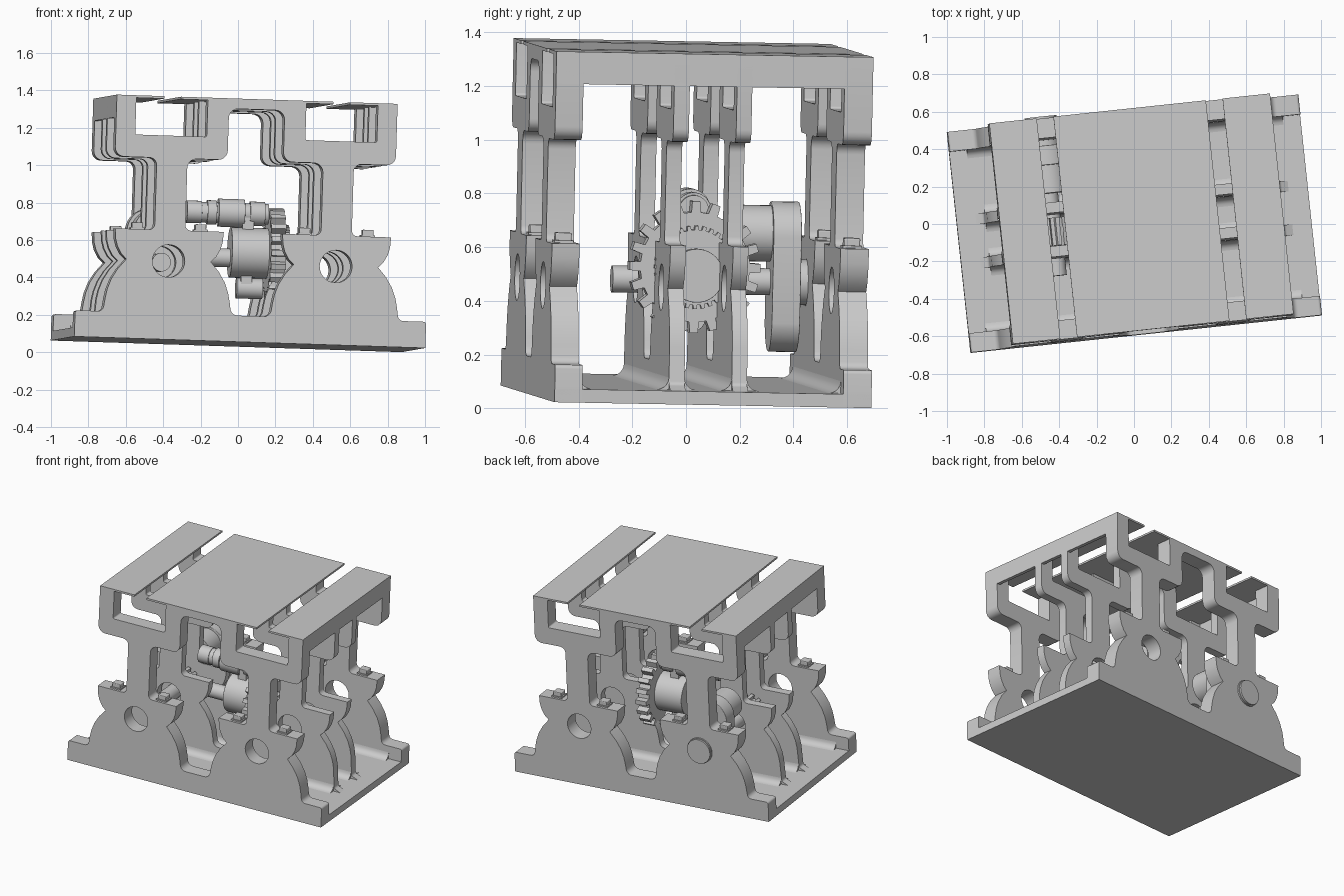
import bpy, bmesh, math
from mathutils import Matrix, Vector

if "Cube" in bpy.data.objects:
    bpy.data.objects.remove(bpy.data.objects["Cube"])

# The whole model sits slightly turned and tipped
U = Vector((1.875, 0.2, -0.062)).normalized()
V = Vector((-0.125, 1.18, -0.022))
V = (V - U * V.dot(U)).normalized()
W = U.cross(V)
TILT = Matrix((U, V, W)).transposed().to_4x4()
TILT.translation = (0, 0, 0.043)


def fillet(points, n=5):
    """Round the corners of (x, y, radius) points."""
    out = []
    for i, p in enumerate(points):
        c = Vector(p[:2])
        r = p[2] if len(p) > 2 else 0
        if r == 0:
            out.append(c)
            continue
        a = (Vector(points[i - 1][:2]) - c).normalized()
        b = (Vector(points[(i + 1) % len(points)][:2]) - c).normalized()
        half = a.angle(b) / 2
        t = r / math.tan(half)
        mid = c + (a + b).normalized() * (r / math.sin(half))
        s, e = c + a * t - mid, c + b * t - mid
        sweep = s.angle_signed(e)
        for k in range(n + 1):
            f = -sweep * k / n
            out.append(mid + Matrix.Rotation(f, 2) @ s)
    return out


def mirrored(half):
    return half + [(-p[0],) + tuple(p[1:]) for p in reversed(half)]


def circle(x, y, r, n=40):
    return [(x + r * math.cos(math.tau * i / n), y + r * math.sin(math.tau * i / n)) for i in range(n)]


def gear_loop(x, y, r, root, teeth):
    pts = []
    for i in range(teeth):
        for f, rad in ((-0.28, root), (-0.2, r), (0.2, r), (0.28, root)):
            a = math.tau * (i + f) / teeth
            pts.append((x + rad * math.cos(a), y + rad * math.sin(a)))
    return pts


def slab(name, loops, lo, hi, axis='y', bevel=0):
    """Extrude closed loops (first outer, others holes) from lo to hi."""
    cu = bpy.data.curves.new(name, 'CURVE')
    cu.dimensions, cu.fill_mode = '2D', 'BOTH'
    cu.extrude = (hi - lo) / 2
    for loop in loops:
        sp = cu.splines.new('POLY')
        sp.points.add(len(loop) - 1)
        for q, p in zip(sp.points, loop):
            q.co = (p[0], p[1], 0, 1)
        sp.use_cyclic_u = True
    tmp = bpy.data.objects.new(name + "_curve", cu)
    bpy.context.collection.objects.link(tmp)
    me = bpy.data.meshes.new_from_object(tmp.evaluated_get(bpy.context.evaluated_depsgraph_get()))
    bpy.data.objects.remove(tmp)
    c = (lo + hi) / 2
    bm = bmesh.new()
    bm.from_mesh(me)
    bmesh.ops.remove_doubles(bm, verts=bm.verts, dist=1e-5)
    for v in bm.verts:
        x, y, z = v.co
        v.co = TILT @ (Vector((x, c - z, y)) if axis == 'y' else Vector((c + z, x, y)))
    bmesh.ops.dissolve_limit(bm, angle_limit=0.01, verts=bm.verts, edges=bm.edges)
    bmesh.ops.recalc_face_normals(bm, faces=bm.faces)
    bm.to_mesh(me)
    bm.free()
    me.name = name
    ob = bpy.data.objects.new(name, me)
    bpy.context.collection.objects.link(ob)
    if bevel:
        m = ob.modifiers.new("round", 'BEVEL')
        m.width, m.segments = bevel, 3
    bpy.ops.object.select_all(action='DESELECT')
    bpy.context.view_layer.objects.active = ob
    ob.select_set(True)
    bpy.ops.object.shade_smooth_by_angle(angle=math.radians(30))
    return ob


def rect(x0, x1, y0, y1):
    return [(x0, y0), (x1, y0), (x1, y1), (x0, y1)]


def rod(name, x, y, r, lo, hi, axis='y', bevel=0):
    return slab(name, [circle(x, y, r)], lo, hi, axis, bevel)


# Frame profile: leg flank, bearing horn, column, forked top arm
D = 0.593
flank = [(0.785, 0.21), (0.775, 0.26), (0.755, 0.315), (0.722, 0.37), (0.677, 0.423),
         (0.705, 0.45), (0.727, 0.49), (0.738, 0.53), (0.742, 0.585)]
top = [(0.53, 0.585, 0.03), (0.53, 0.97, 0.04), (0.755, 0.97, 0.05), (0.755, 1.288),
       (0.65, 1.288), (0.65, 1.09, 0.01), (0.265, 1.09, 0.01), (0.265, 1.288)]
foot = [(0.944, 0), (0.944, 0.14, 0.015), (0.795, 0.14, 0.03)]
stub = [(0.84, 0), (0.84, 0.05), (0.795, 0.07, 0.02)]
gap = ([(0.105, 0.14, 0.04)] + [(0.9 - x, y) for x, y in flank] +
       [(0.365, 0.585, 0.03), (0.365, 0.97, 0.05), (0.15, 0.97, 0.05), (0.15, 1.245, 0.05)])
frames = (("front_frame", -D, -0.49, foot), ("front_inner_frame", -0.15, -0.092, stub),
          ("back_inner_frame", 0.085, 0.142, stub), ("back_frame", 0.487, D, foot))
for name, lo, hi, base in frames:
    slab(name, [fillet(mirrored(base + flank + top)), fillet(mirrored(gap)),
                circle(-0.45, 0.42, 0.087), circle(0.45, 0.42, 0.087)], lo, hi)

# Base plate and the coves where frames meet it
slab("base_plate", [rect(-0.944, 0.944, 0, 0.05)], -D, D)
r = 0.045
for i, (name, lo, hi, base) in enumerate(frames):
    for y, s in ((lo, -1), (hi, 1)):
        if abs(y) > 0.58:
            continue
        cove = [(y, 0.045)] + [(y + s * r * (1 - math.sin(a)), 0.05 + r * (1 - math.cos(a)))
                               for a in [math.pi / 2 * k / 5 for k in range(6)]] + [(y, 0.05 + r)]
        e = 0.79 if base is stub else 0.85
        slab("base_cove", [cove[:-1]], -e, e, 'x')

# Roof strips and side rails
for name, a, b in (("left_roof", -0.755, -0.5), ("middle_roof", -0.41, 0.41), ("right_roof", 0.5, 0.755)):
    slab(name, [rect(a, b, 1.287, 1.3)], -D, D)
for s in (-1, 1):
    slab("side_rail", [rect(*sorted((s * 0.73, s * 0.755)), 1.18, 1.29)], -D, D)

# Bolts on the bearing shoulders of the end frames
for v in (-0.54, 0.54):
    for s in (-1, 1):
        for d in (-0.17, 0.17):
            x = s * 0.45 + d
            slab("bolt_washer", [rect(x - 0.038, x + 0.038, 0.58, 0.594)], v - 0.036, v + 0.036)
            slab("bolt_head", [rect(x - 0.03, x + 0.03, 0.59, 0.622)], v - 0.03, v + 0.03, bevel=0.005)

# Left crankshaft along the depth
X, Z = -0.45, 0.42
rod("crank_journal", X, Z, 0.085, 0.44, 0.615)
rod("crank_end_cap", X, Z, 0.09, D, 0.603)
plate = [(X + 0.13 * math.cos(a), Z + 0.02 + (0.15 if a <= math.pi else -0.15) + 0.13 * math.sin(a))
         for a in [math.tau * k / 40 for k in range(40)]]
slab("crank_web", [plate], 0.35, 0.455, bevel=0.03)
rod("crank_pin", X, 0.6, 0.105, 0.2, 0.36, bevel=0.01)
rod("crank_shaft", X, Z, 0.05, -0.24, 0.36)
slab("crank_gear", [gear_loop(X, Z, 0.125, 0.1, 14)], -0.08, 0.07)

# Cross shaft with large gear, fine gear, drum and pins
C = 0.49
slab("large_gear", [gear_loop(0.0, C, 0.245, 0.205, 20)], 0.14, 0.22, 'x')
slab("fine_gear", [gear_loop(0.0, C, 0.155, 0.14, 32)], 0.21, 0.25, 'x')
rod("gear_hub", 0.0, C - 0.03, 0.1, 0.2, 0.29, 'x', 0.01)
rod("drum", 0.0, C, 0.135, -0.06, 0.15, 'x', 0.01)
rod("drum_shaft", 0.0, C - 0.03, 0.05, -0.4, 0.29, 'x')
rod("upper_pin", 0.0, 0.7, 0.055, -0.28, 0.14, 'x')
for a, b, q in ((-0.3, -0.22, 0.06), (-0.19, -0.14, 0.065), (-0.13, 0.01, 0.075), (0.04, 0.12, 0.065)):
    rod("upper_pin_collar", 0.0, 0.7, q, a, b, 'x', 0.008)
slab("pin_web", [rect(-0.05, 0.05, 0.3, 0.7)], 0.0, 0.06, 'x')
rod("lower_pin", 0.0, 0.3, 0.055, -0.02, 0.12, 'x', 0.008)
